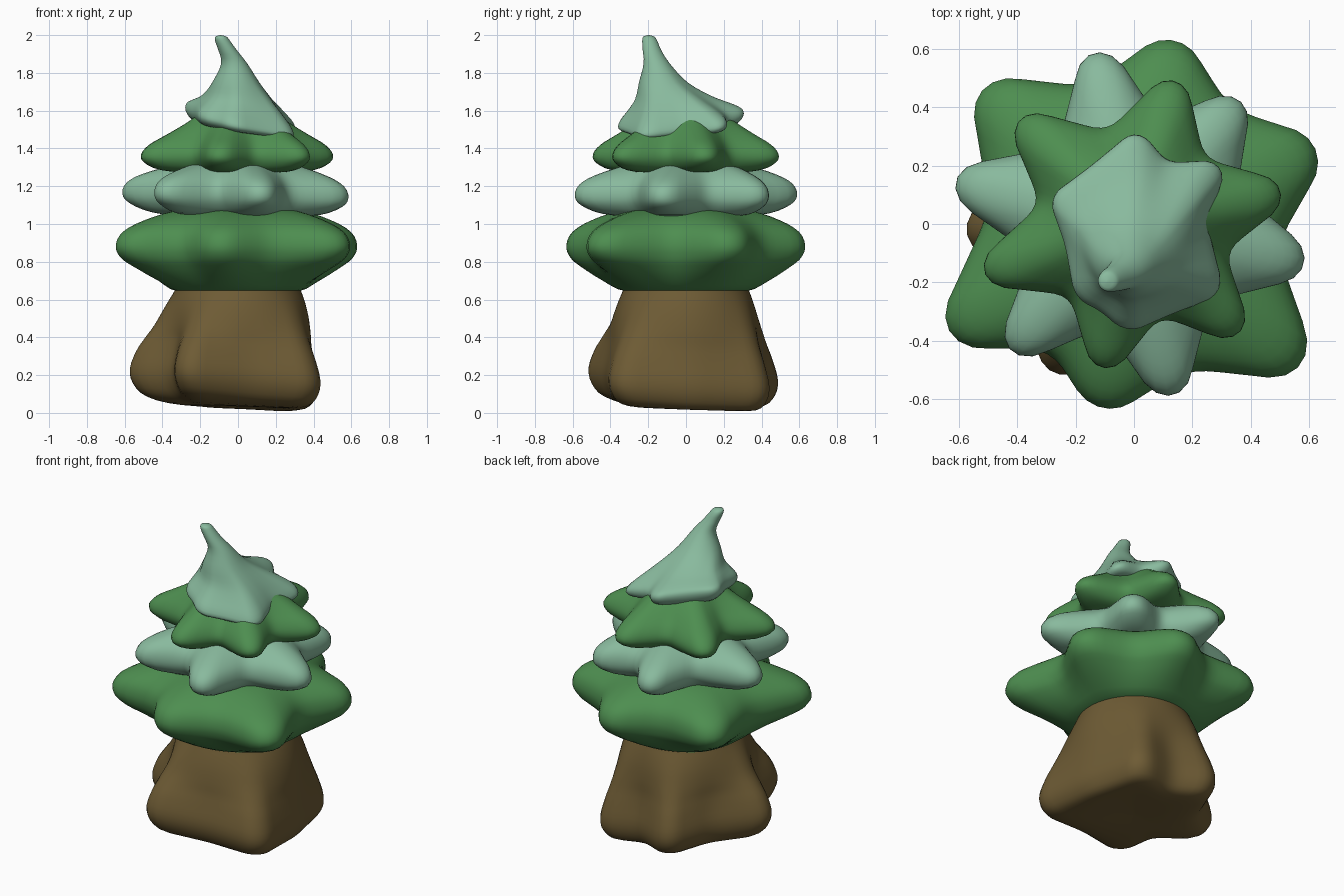
import bpy, bmesh, math

if "Cube" in bpy.data.objects:
    bpy.data.objects.remove(bpy.data.objects["Cube"])

N = 96      # points around each ring
STEPS = 3   # in-between rings per profile step


def material(name, rgb):
    m = bpy.data.materials.new(name)
    m.diffuse_color = (*rgb, 1)
    m.use_nodes = True
    m.node_tree.nodes["Principled BSDF"].inputs["Base Color"].default_value = m.diffuse_color
    return m


dark = material("dark_green", (0.075, 0.27, 0.08))
light = material("pale_green", (0.25, 0.49, 0.34))
brown = material("bark", (0.155, 0.105, 0.035))


def star_outline(tips, valley):
    # straight-sided star, corners rounded by averaging, corrected to keep the tip radii
    # tips: angle, radius, optional radius of the valley that follows
    goal = []
    for i, tip in enumerate(tips):
        span = (tips[(i + 1) % len(tips)][0] - tip[0]) % 360
        goal += [(tip[0], tip[1]), (tip[0] + span / 2, tip[2] if len(tip) > 2 else valley)]
    pts = list(goal)
    for _ in range(5):
        raw = []
        for i in range(N):
            a = 360 * i / N
            for (a0, r0), (a1, r1) in zip(pts, pts[1:] + pts[:1]):
                span, d = math.radians((a1 - a0) % 360), math.radians((a - a0) % 360)
                if d <= span:
                    raw.append(r0 * r1 * math.sin(span)
                               / (r0 * math.sin(d) + r1 * math.sin(span - d)))
                    break
        out = [sum(raw[(i + k) % N] for k in (-2, -1, 0, 1, 2)) / 5 for i in range(N)]
        pts = [(a, r + 0.8 * (g - out[round(a * N / 360) % N]))
               for (a, r), (_, g) in zip(pts, goal)]
    return out


def smooth_profile(p):
    # Catmull-Rom in-betweens of the profile rings
    p = [tuple(q) + (0,) * (5 - len(q)) for q in p]
    out = []
    for i in range(len(p) - 1):
        a, b, c, d = p[max(i - 1, 0)], p[i], p[i + 1], p[min(i + 2, len(p) - 1)]
        for s in range(STEPS):
            t = s / STEPS
            out.append([0.5 * (2 * y + (z - x) * t + (2 * x - 5 * y + 4 * z - w) * t * t
                               + (3 * y - x - 3 * z + w) * t ** 3)
                        for x, y, z, w in zip(a, b, c, d)])
    out.append(list(p[-1]))
    return out


def star_layer(name, mat, tips, valley, profile, tilt=(0, 0)):
    # profile rows: z, scale, how star-shaped, centre x, centre y
    outline = star_outline(tips, valley)
    bm = bmesh.new()
    rings = []
    for z, s, k, cx, cy in smooth_profile(profile):
        ring = []
        for i in range(N):
            a = 2 * math.pi * i / N
            r = max(s, 0.005) * ((1 - k) * valley + k * outline[i])
            x, y = r * math.cos(a), r * math.sin(a)
            ring.append(bm.verts.new((cx + x, cy + y, z + k * (tilt[0] * x + tilt[1] * y))))
        rings.append(ring)
    for lo, hi in zip(rings, rings[1:]):
        for i in range(N):
            j = (i + 1) % N
            bm.faces.new((lo[i], lo[j], hi[j], hi[i]))
    bm.faces.new(rings[0][::-1])
    bm.faces.new(rings[-1])
    for f in bm.faces:
        f.smooth = True
    me = bpy.data.meshes.new(name)
    bm.to_mesh(me)
    bm.free()
    me.materials.append(mat)
    ob = bpy.data.objects.new(name, me)
    bpy.context.collection.objects.link(ob)
    return ob


# Trunk with flared roots
star_layer("trunk", brown,
           [(55, .52), (112, .52), (183, .575), (239, .58, .44), (318, .55)], .415,
           [(.04, .01, 0), (.03, .6, .5), (.05, .86, .9), (.11, .97, 1), (.19, 1, 1),
            (.29, .96, .92), (.37, .93, .72), (.45, .92, .42), (.55, .88, .18), (.66, .79, 0),
            (.76, .65, 0), (.78, .01, 0)], (-.08, -.06))

# Lowest, widest branches
star_layer("branches_bottom", dark,
           [(22, .675, .53), (78, .645), (138, .695), (211, .735, .535), (260, .64, .54),
            (320, .75)], .51,
           [(.63, .01, 0), (.64, .6, 0), (.70, .81, .3), (.78, .94, .75), (.83, .985, .95),
            (.89, 1, 1), (.96, .96, .93), (1.02, .84, .7), (1.07, .62, .4), (1.09, .3, 0),
            (1.09, .01, 0)])

# Second branches
star_layer("branches_lower_middle", light,
           [(50, .56), (102, .605), (167, .63), (226, .61), (282, .605), (347, .6)], .39,
           [(1.04, .01, 0), (1.04, .6, .3), (1.055, .82, .75), (1.10, .95, .97), (1.15, 1, 1),
            (1.21, .97, .97), (1.26, .86, .85), (1.31, .67, .5), (1.35, .4, 0),
            (1.36, .01, 0)], (-.02, 0))

# Third branches
star_layer("branches_upper_middle", dark,
           [(12, .515), (74, .51), (138, .53), (198, .54), (258, .505), (314, .52)], .345,
           [(1.27, .01, 0), (1.27, .6, .3), (1.285, .85, .8), (1.325, .97, 1), (1.37, 1, 1),
            (1.42, .94, .93), (1.47, .83, .72), (1.54, .67, .35), (1.6, .51, .1),
            (1.63, .25, 0), (1.63, .01, 0)])

# Top branches running up into a bent tip
star_layer("branches_top", light,
           [(34, .35, .25), (88, .305, .25), (163, .29, .25), (232, .315, .32),
            (266, .36, .335), (322, .365, .26)], .265,
           [(1.52, .01, 0), (1.51, .6, .3), (1.51, .88, .8), (1.54, .99, 1), (1.58, .97, 1),
            (1.62, .86, .75, 0, -.02), (1.67, .69, .4, 0, -.06), (1.75, .47, .1, -.01, -.12),
            (1.85, .26, 0, -.02, -.155), (1.92, .185, 0, -.055, -.18),
            (1.97, .15, 0, -.082, -.192), (1.992, .11, 0, -.09, -.197),
            (2.0, .01, 0, -.093, -.198)], (-.2, .1))
